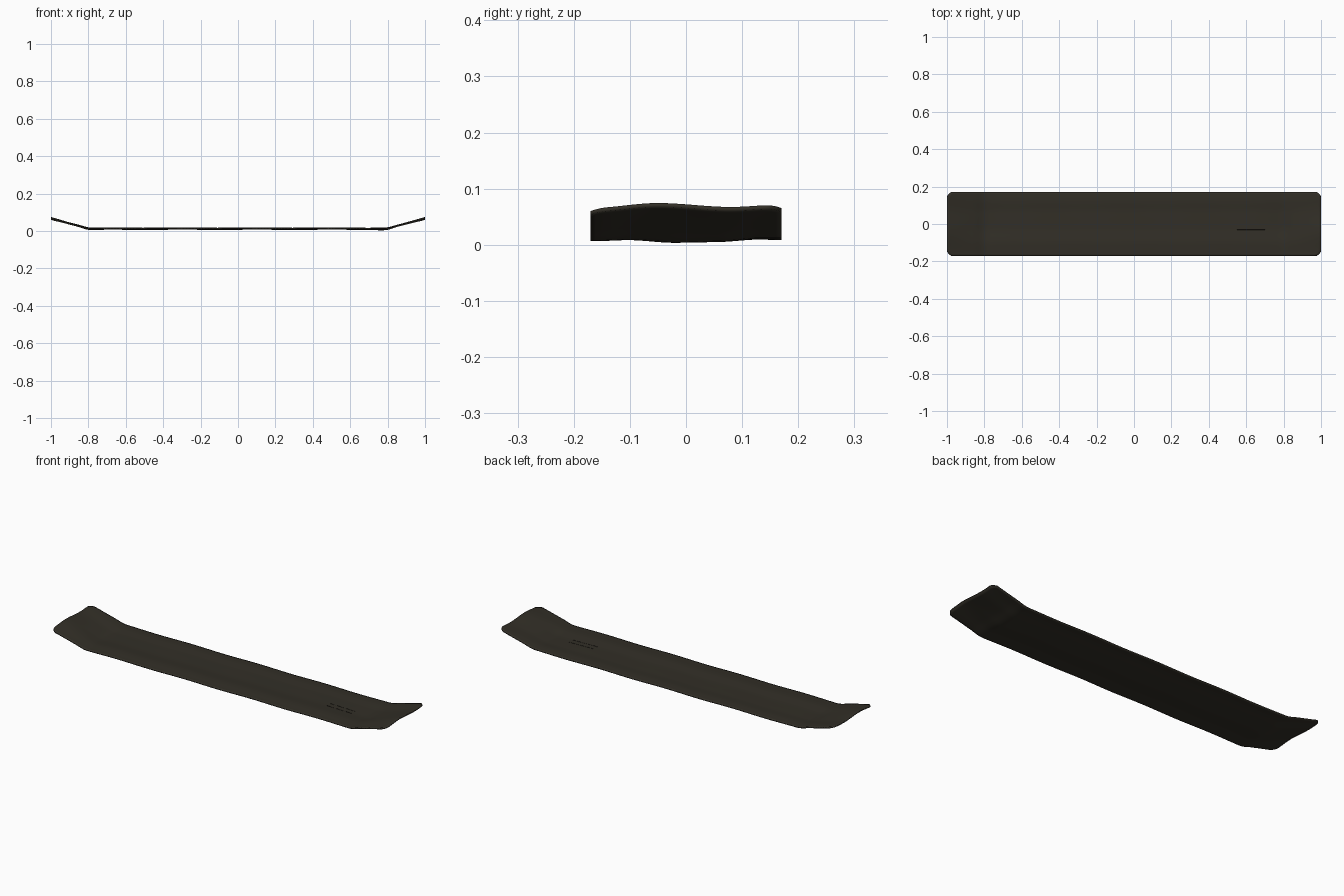
import bpy, bmesh, math

if "Cube" in bpy.data.objects:
    bpy.data.objects.remove(bpy.data.objects["Cube"])

HALF_X, HALF_Y, THICK = 1.0, 0.17, 0.007


def smoothstep(a, b, v):
    t = max(0.0, min(1.0, (v - a) / (b - a)))
    return t * t * (3 - 2 * t)


def lerp_points(points, v):
    for (a, za), (b, zb) in zip(points, points[1:]):
        if v <= b:
            return za + (zb - za) * smoothstep(a, b, v)
    return points[-1][1]


# Cross-sections of the flat middle and of the turned-up tips
MIDDLE = [(-0.17, 0.011), (-0.1, 0.014), (-0.02, 0.0095), (0.06, 0.010), (0.13, 0.014), (0.17, 0.013)]
TIP = [(-0.17, 0.062), (-0.05, 0.071), (0.08, 0.064), (0.17, 0.068)]


def height(x, y):
    ax = abs(x)
    t = max(0.0, (ax - 0.79) / 0.21)
    lift = t if t > 0.25 else 2 * t * t + 0.5 * t
    mid = lerp_points(MIDDLE, y) + 0.0012 * math.sin(15.7 * x + 9 * y)
    mid -= 0.004 * smoothstep(0.65, 0.8, ax) * math.cos(math.pi * y / 0.34) * 0.5
    return mid * (1 - lift) + lerp_points(TIP, y) * lift


def material(name, color):
    m = bpy.data.materials.new(name)
    m.diffuse_color = color
    m.use_nodes = True
    m.node_tree.nodes["Principled BSDF"].inputs["Base Color"].default_value = m.diffuse_color
    return m


def cloth(name, x0, x1, y0, y1, nx, ny, thick, raise_z, mat, corner=0.0):
    bm = bmesh.new()
    rows = []
    for i in range(nx + 1):
        row = []
        for j in range(ny + 1):
            x, y = x0 + (x1 - x0) * i / nx, y0 + (y1 - y0) * j / ny
            # trimmed corners
            edge = max(0.0, (abs(y) - (HALF_Y - 0.03)) / 0.03)
            if corner:
                x *= 1 - corner * edge ** 2 * smoothstep(0.8, 1.0, abs(x))
            row.append(bm.verts.new((x, y, height(x, y) + raise_z)))
        rows.append(row)
    for i in range(nx):
        for j in range(ny):
            bm.faces.new((rows[i][j], rows[i + 1][j], rows[i + 1][j + 1], rows[i][j + 1]))
    mesh = bpy.data.meshes.new(name)
    bm.to_mesh(mesh)
    bm.free()
    ob = bpy.data.objects.new(name, mesh)
    bpy.context.collection.objects.link(ob)
    mesh.materials.append(mat)
    sol = ob.modifiers.new("thickness", 'SOLIDIFY')
    sol.thickness = thick
    sol.offset = 0
    bpy.ops.object.select_all(action='DESELECT')
    ob.select_set(True)
    bpy.context.view_layer.objects.active = ob
    bpy.ops.object.shade_smooth_by_angle(angle=math.radians(40))
    return ob


# Long strip of cloth with both ends turned up
cloth("cloth_strip", -HALF_X, HALF_X, -HALF_Y, HALF_Y, 120, 36, THICK, 0,
      material("dark_cloth", (0.032, 0.028, 0.020, 1)), 0.022)

# Two fine creases near the right end
crease = material("crease", (0.012, 0.010, 0.008, 1))
for k, y in enumerate((-0.03, 0.0)):
    cloth(f"crease_{k + 1}", 0.55, 0.70, y - 0.001, y + 0.001, 10, 1, 0.001, THICK / 2, crease)
